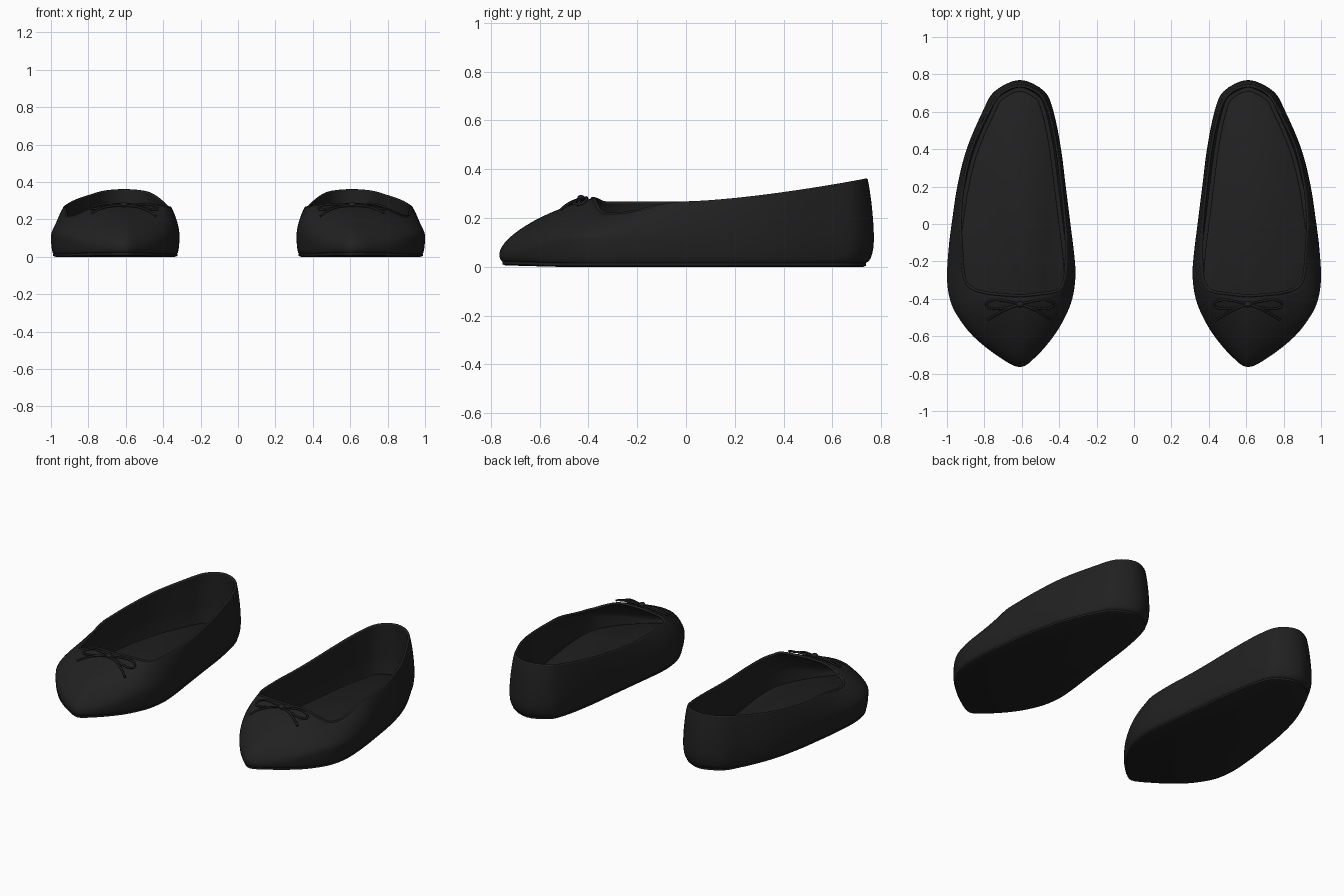
import bpy, bmesh, math
from mathutils import Vector
from mathutils.bvhtree import BVHTree

cube = bpy.data.objects.get("Cube")
if cube:
    bpy.data.objects.remove(cube)

black = bpy.data.materials.new("black leather")
black.use_nodes = True
tone = (0.015, 0.015, 0.015, 1)
black.diffuse_color = tone
shader = next(n for n in black.node_tree.nodes if n.type == 'BSDF_PRINCIPLED')
shader.inputs["Base Color"].default_value = tone
shader.inputs["Roughness"].default_value = 0.6

# Widest outline and opening of one shoe, from the toe round the outer side
OUTLINE = [(.61, -.765), (.73, -.705), (.86, -.6), (.945, -.49), (.985, -.4), (1, -.28),
           (.99, -.12), (.975, 0), (.945, .2), (.895, .4), (.81, .6), (.745, .71),
           (.61, .77), (.48, .71), (.43, .6), (.39, .4), (.365, .2), (.34, 0),
           (.32, -.16), (.313, -.28), (.33, -.4), (.37, -.5), (.43, -.6), (.52, -.705)]
OPENING = [(.62, -.39), (.7, -.385), (.79, -.375), (.86, -.355), (.9, -.32), (.92, -.25),
           (.93, -.1), (.935, .02), (.92, .2), (.875, .4), (.79, .59), (.72, .7),
           (.61, .745), (.5, .7), (.445, .59), (.405, .4), (.38, .2), (.36, 0),
           (.355, -.13), (.36, -.27), (.385, -.345), (.43, -.37), (.5, -.38), (.56, -.387)]


def smooth_loop(points, steps=4):
    """Closed Catmull-Rom curve through the points."""
    pts, out = [Vector(p) for p in points], []
    for i in range(len(pts)):
        a, b, c, d = (pts[(i + k) % len(pts)] for k in (-1, 0, 1, 2))
        for s in range(steps):
            t = s / steps
            out.append(0.5 * (2 * b + (c - a) * t + (2 * a - 5 * b + 4 * c - d) * t * t
                              + (3 * b - a - 3 * c + d) * t ** 3))
    return out


def inset(loop, dist):
    out = []
    for i, p in enumerate(loop):
        t = (loop[(i + 1) % len(loop)] - loop[i - 1]).normalized()
        out.append(p + Vector((-t.y, t.x)) * dist)
    return out


def ease(a, b, v):
    t = min(max((v - a) / (b - a), 0), 1)
    return t * t * (3 - 2 * t)


def rim_height(p):
    dip = 0.045 * ease(0, -.3, p.y) * ease(.7, .9, p.x)
    rise = 0.018 * ease(-.33, -.39, p.y)
    return 0.262 + 0.144 * max(p.y, 0) ** 1.46 - dip + rise


def wide_height(p):
    return 0.05 + 0.06 * ease(-.76, -.45, p.y)


def toe_lift(p):
    return 0.006 * ease(-.5, -.76, p.y)


def level(loop, height):
    return [Vector((p.x, p.y, height + toe_lift(p))) for p in loop]


def wall(low, high, t):
    """Ring on the curved wall between the widest line and the opening."""
    a = t * math.pi / 2
    f = 1 - math.cos(a)
    g = 0.55 * math.sin(a) + 0.45 * f
    return [l.lerp(h, f) + Vector((0, 0, (h.z - l.z) * (g - f))) for l, h in zip(low, high)]


def loft(rings):
    bm = bmesh.new()
    rows = [[bm.verts.new(p) for p in ring] for ring in rings]
    n = len(rows[0])
    for a, b in zip(rows, rows[1:]):
        for i in range(n):
            bm.faces.new((a[i], a[(i + 1) % n], b[(i + 1) % n], b[i]))
    bm.faces.new(rows[0])
    bm.faces.new(rows[-1])
    return bm


def add_mesh(name, bm, side):
    bm = bm.copy()
    for v in bm.verts:
        v.co.x *= side
    bmesh.ops.recalc_face_normals(bm, faces=bm.faces)
    mesh = bpy.data.meshes.new(name)
    bm.to_mesh(mesh)
    bm.free()
    mesh.shade_smooth()
    mesh.set_sharp_from_angle(angle=math.radians(45))
    mesh.materials.append(black)
    bpy.context.collection.objects.link(bpy.data.objects.new(name, mesh))


def add_cord(name, points, radius, side, closed=False):
    curve = bpy.data.curves.new(name, 'CURVE')
    curve.dimensions = '3D'
    curve.bevel_depth = radius
    curve.bevel_resolution = 2
    curve.use_fill_caps = True
    spline = curve.splines.new('POLY')
    spline.points.add(len(points) - 1)
    for sp, p in zip(spline.points, points):
        sp.co = (p.x * side, p.y, p.z, 1)
    spline.use_cyclic_u = closed
    spline.use_smooth = True
    curve.materials.append(black)
    bpy.context.collection.objects.link(bpy.data.objects.new(name, curve))


outline, opening = smooth_loop(OUTLINE), smooth_loop(OPENING)
widest = [Vector((p.x, p.y, wide_height(p))) for p in outline]
rim = [Vector((p.x, p.y, rim_height(p))) for p in opening]

# Upper: tucked-under base, outer wall, rim, lining, inner floor
base = [Vector((p.x, p.y - 0.02 * ease(.5, .77, p.y), 0.016 + toe_lift(p)))
        for p in inset(outline, 0.014)]
rings = [base]
for k in range(1, 5):
    a = k / 5 * math.pi / 2
    rings.append([Vector((b.x + (w.x - b.x) * math.sin(a), b.y + (w.y - b.y) * math.sin(a),
                          b.z + (w.z - b.z) * (1 - math.cos(a)))) for b, w in zip(base, widest)])
rings += [wall(widest, rim, k / 14) for k in range(15)]
lining_low = [Vector((p.x, p.y, w.z)) for p, w in zip(inset(outline, 0.03), widest)]
lining_top = [Vector((p.x, p.y, r.z - 0.003)) for p, r in zip(inset(opening, 0.014), rim)]
rings += [wall(lining_low, lining_top, k / 10) for k in range(10, -1, -1)]
rings.append(level(inset(outline, 0.04), 0.03))
upper = loft(rings)

# Sole and insole plates
sole_edge = [Vector((p.x, p.y - 0.02 * ease(.5, .77, p.y))) for p in inset(outline, 0.012)]
sole = loft([level(inset(sole_edge, 0.012), 0), level(sole_edge, 0.005), level(sole_edge, 0.016),
             level(inset(sole_edge, 0.01), 0.02)])
insole = loft([level(inset(outline, 0.06), 0.028), level(inset(outline, 0.06), 0.045),
               level(inset(outline, 0.066), 0.05)])

# Bow paths draped over the vamp
tree = BVHTree.FromBMesh(upper)


def drape(x, y, lift):
    hit = tree.ray_cast(Vector((x, y, 1)), Vector((0, 0, -1)))[0]
    return Vector((x, y, (hit.z if hit else 0.25) + lift))


loops = []
for k in range(64):
    a = k / 64 * 2 * math.pi
    loops.append(drape(.61 + .18 * math.sin(a), -.43 + .024 * math.sin(2 * abs(a - math.pi)),
                       0.008 + 0.008 * abs(math.sin(a))))
tails = [[drape(.61 + d * .17 * t, -.432 - .08 * t ** 1.4, 0.008 + 0.016 * t)
          for t in (k / 12 for k in range(13))] for d in (-1, 1)]

knot = bmesh.new()
bmesh.ops.create_uvsphere(knot, u_segments=16, v_segments=10, radius=0.016)
bmesh.ops.scale(knot, vec=(1.2, 1, 0.9), verts=knot.verts)
bmesh.ops.translate(knot, vec=drape(.61, -.43, 0.012), verts=knot.verts)

for name, side in (("left", 1), ("right", -1)):
    add_mesh(name + "_upper", upper, side)
    add_mesh(name + "_sole", sole, side)
    add_mesh(name + "_insole", insole, side)
    add_mesh(name + "_bow_knot", knot, side)
    add_cord(name + "_rim_binding", [r.lerp(l, 0.5) for r, l in zip(rim, lining_top)],
             0.008, side, True)
    add_cord(name + "_bow_loops", loops, 0.006, side, True)
    for i, tail in enumerate(tails):
        add_cord(name + "_bow_tail_" + ("inner", "outer")[i], tail, 0.006, side)
